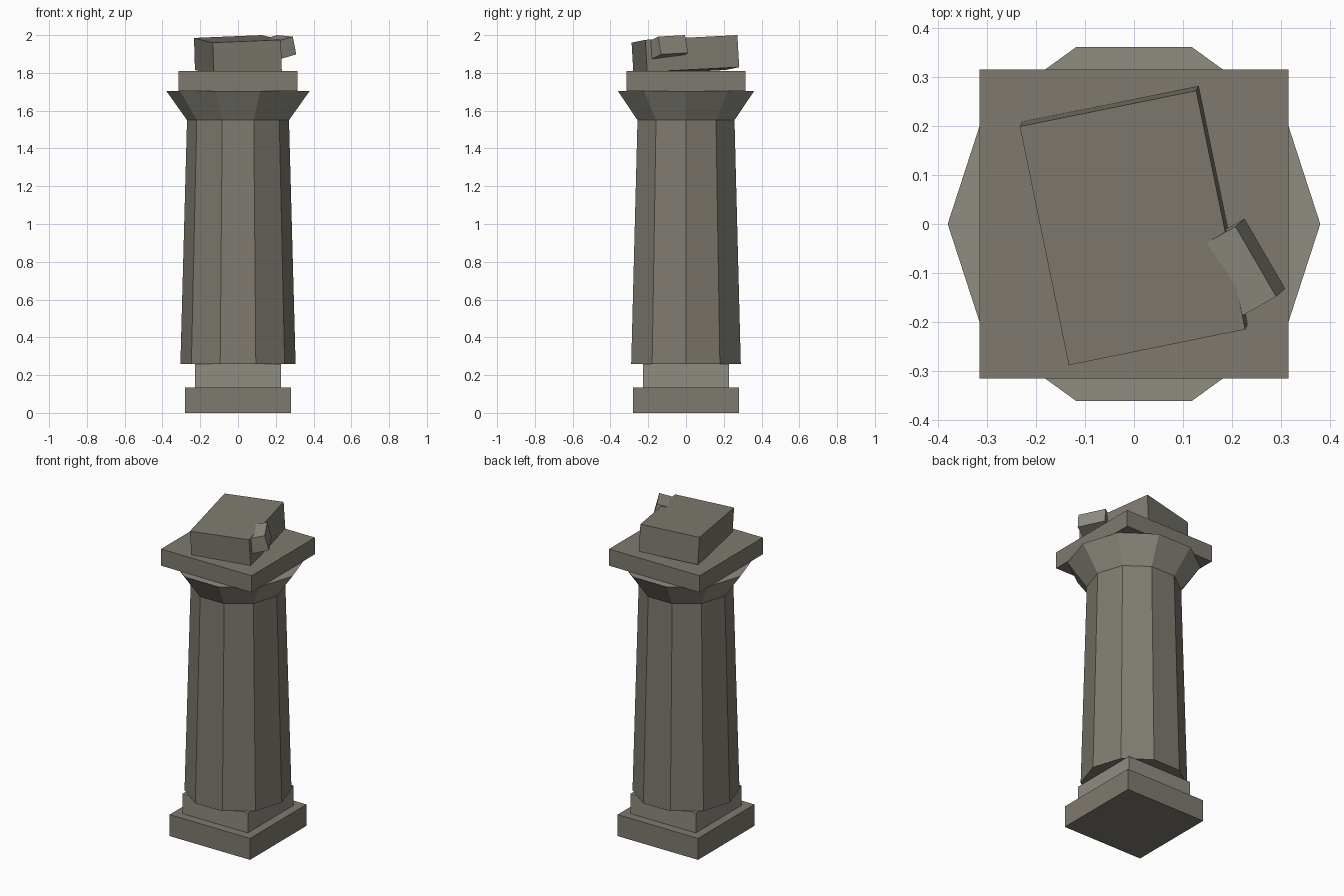
import bpy, bmesh, math
from mathutils import Vector, Matrix

if "Cube" in bpy.data.objects:
    bpy.data.objects.remove(bpy.data.objects["Cube"])


def material(name, rgb):
    m = bpy.data.materials.new(name)
    m.diffuse_color = (*rgb, 1)
    m.use_nodes = True
    m.node_tree.nodes["Principled BSDF"].inputs["Base Color"].default_value = m.diffuse_color
    return m


dark = material("dark_stone", (0.21, 0.195, 0.16))
light = material("light_stone", (0.28, 0.265, 0.225))


def finish(name, bm, mat):
    bmesh.ops.recalc_face_normals(bm, faces=bm.faces)
    me = bpy.data.meshes.new(name)
    bm.to_mesh(me)
    bm.free()
    me.materials.append(mat)
    ob = bpy.data.objects.new(name, me)
    bpy.context.collection.objects.link(ob)


def square_slab(name, half, z0, z1, mat):
    bm = bmesh.new()
    bmesh.ops.create_cube(bm, size=1, matrix=Matrix.Translation((0, 0, (z0 + z1) / 2))
                          @ Matrix.Diagonal((2 * half, 2 * half, z1 - z0, 1)))
    finish(name, bm, mat)


def drum(name, r0, r1, z0, z1, mat, sides=10):
    # tapered ten-sided drum with a corner on +x
    bm = bmesh.new()
    rings = [[bm.verts.new((r * math.cos(math.tau * i / sides),
                            r * math.sin(math.tau * i / sides), z))
              for i in range(sides)] for r, z in ((r0, z0), (r1, z1))]
    for i in range(sides):
        j = (i + 1) % sides
        bm.faces.new((rings[0][i], rings[0][j], rings[1][j], rings[1][i]))
    for ring in rings:
        bm.faces.new(ring)
    finish(name, bm, mat)


def tilted_block(name, corner, e1, e2, height, mat):
    # box hanging below a tilted top face given by one corner and two edges
    corner, e1, e2 = Vector(corner), Vector(e1), Vector(e2)
    n = e1.cross(e2).normalized() * height
    centre = corner + (e1 + e2 - n) / 2
    frame = Matrix((e1, e2, n)).transposed().to_4x4()
    bm = bmesh.new()
    bmesh.ops.create_cube(bm, size=1, matrix=Matrix.Translation(centre) @ frame)
    finish(name, bm, mat)


# stepped base
square_slab("plinth", 0.28, 0, 0.135, dark)
square_slab("base_step", 0.227, 0.135, 0.26, light)

# column and capital
drum("shaft", 0.305, 0.27, 0.26, 1.55, dark)
drum("capital", 0.27, 0.38, 1.55, 1.705, light)
square_slab("abacus", 0.315, 1.705, 1.81, dark)

# broken remains on top
tilted_block("broken_block", (-0.133, -0.288, 1.96), (0.36, 0.073, 0.015),
             (-0.1, 0.487, 0.025), 0.17, dark)
tilted_block("stone_chip", (0.207, -0.005, 2.0), (-0.113, -0.064, -0.033),
             (0.083, -0.143, -0.008), 0.097, light)
